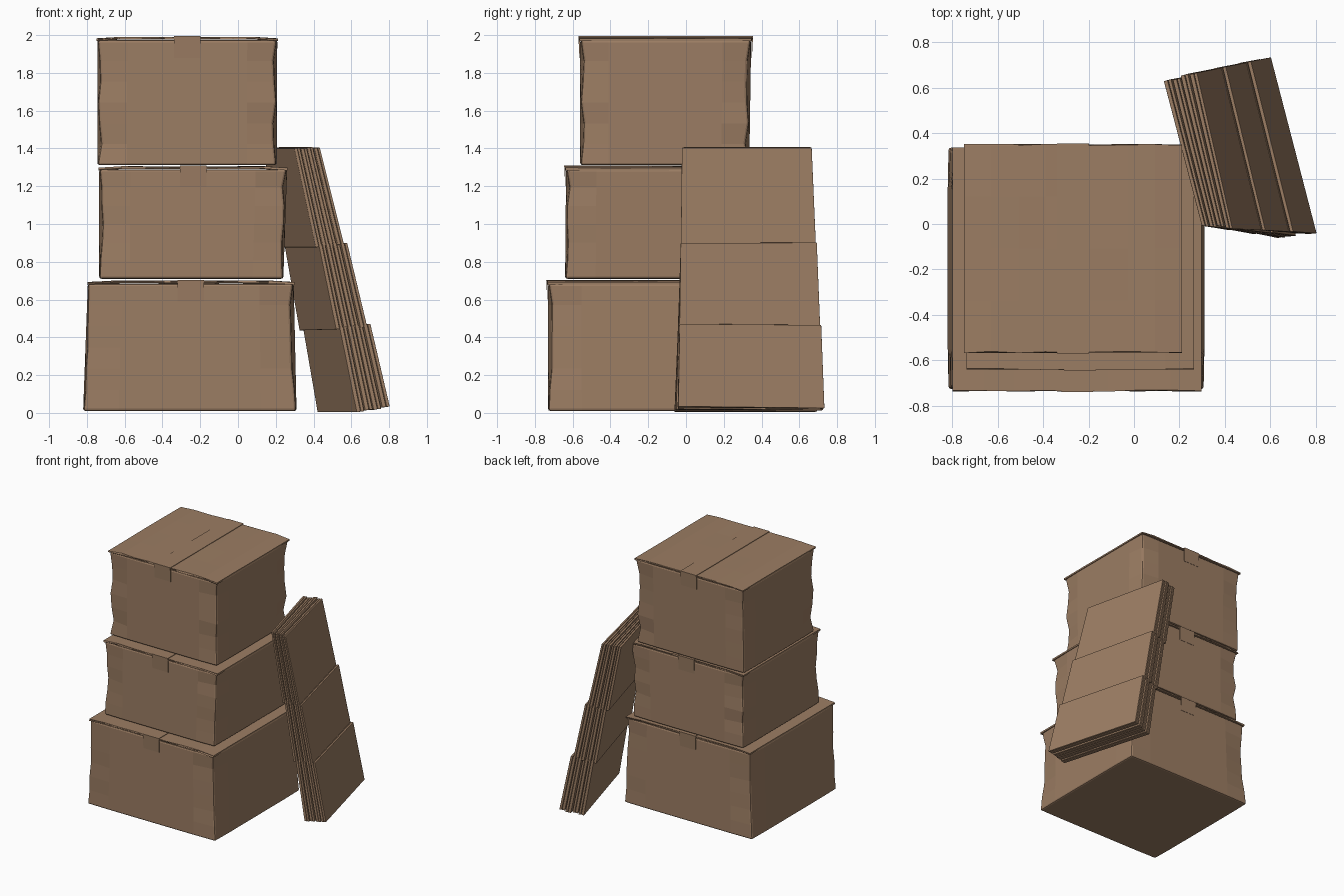
import bpy, bmesh, random
from mathutils import Vector

random.seed(4)
if "Cube" in bpy.data.objects:
    bpy.data.objects.remove(bpy.data.objects["Cube"])

cardboard = bpy.data.materials.new("cardboard brown")
cardboard.use_nodes = True
BROWN = (0.33, 0.205, 0.125, 1)
cardboard.diffuse_color = BROWN
cardboard.node_tree.nodes["Principled BSDF"].inputs["Base Color"].default_value = BROWN


def lerp(a, b, t):
    return a + (b - a) * t


def add_block(bm, shape, cuts=0):
    """Add a cube whose 0..1 coordinates are mapped to space by shape(u, v, w)."""
    part = bmesh.new()
    bmesh.ops.create_cube(part, size=1)
    if cuts:
        bmesh.ops.subdivide_edges(part, edges=part.edges[:], cuts=cuts, use_grid_fill=True)
    for vert in part.verts:
        vert.co = Vector(shape(*(c + 0.5 for c in vert.co)))
    bmesh.ops.recalc_face_normals(part, faces=part.faces[:])
    temp = bpy.data.meshes.new("temp")
    part.to_mesh(temp)
    part.free()
    bm.from_mesh(temp)
    bpy.data.meshes.remove(temp)


def finish(name, bm, bevel=0.0):
    mesh = bpy.data.meshes.new(name)
    bm.to_mesh(mesh)
    bm.free()
    mesh.materials.append(cardboard)
    obj = bpy.data.objects.new(name, mesh)
    bpy.context.collection.objects.link(obj)
    if bevel:
        mod = obj.modifiers.new("worn edges", 'BEVEL')
        mod.width = bevel
        mod.segments = 2
        mod.limit_method = 'ANGLE'
        mod.angle_limit = 0.9
    return obj


def carton(name, low, high, z0, z1):
    """low and high are (x0, x1, y0, y1) at the bottom and the top."""
    def body(u, v, w):
        # upright edges are crushed a little between the stiff corners
        x = lerp(lerp(low[0], low[1], u), lerp(high[0], high[1], u), w)
        y = lerp(lerp(low[2], low[3], v), lerp(high[2], high[3], v), w)
        z = lerp(z0, z1 - 0.016, w)
        if u in (0, 1) and v in (0, 1):
            dent = random.uniform(0.004, 0.022) if 0 < w < 1 else 0.003
            x += dent * (1 - 2 * u)
            y += dent * (1 - 2 * v)
        return x, y, z

    bm = bmesh.new()
    add_block(bm, body, cuts=5)
    finish(name + "_body", bm, 0.012)

    # two closed top flaps meeting at the middle
    x0, x1, y0, y1 = high
    middle = (x0 + x1) / 2
    bm = bmesh.new()
    for a, b in ((x0 - 0.003, middle - 0.002), (middle + 0.002, x1 + 0.003)):
        def flap(u, v, w, a=a, b=b):
            wave = random.uniform(-0.004, 0.004)
            outer = 1 - u if a < middle - 0.1 else u
            return (lerp(a, b, u), lerp(y0 - 0.004, y1 + 0.004, v) + wave * (v in (0, 1)),
                    lerp(z1 - 0.013, z1, w) - 0.008 * (outer == 1) + 0.3 * wave)
        add_block(bm, flap, cuts=3)
    finish(name + "_flaps", bm)

    # packing tape over the seam, folded down the front and the back
    bm = bmesh.new()
    half, thick, drop = 0.07, 0.004, 0.11

    def tape_top(u, v, w):
        return (middle + lerp(-half, half, u), lerp(y0 - 0.01, y1 + 0.01, v),
                lerp(z1, z1 + thick, w))
    add_block(bm, tape_top)
    for edge, out in ((y0, -1), (y1, 1)):
        def tape_end(u, v, w, edge=edge, out=out):
            return (middle + lerp(-half, half, u),
                    edge + out * lerp(0.002, lerp(0.004, 0.01, w), v),
                    lerp(z1 - drop, z1 + thick, w))
        add_block(bm, tape_end)
    finish(name + "_tape", bm)


carton("bottom_box", (-0.82, 0.31, -0.73, 0.34), (-0.795, 0.295, -0.73, 0.33), 0.01, 0.70)
carton("middle_box", (-0.735, 0.24, -0.64, 0.33), (-0.735, 0.26, -0.635, 0.33), 0.71, 1.305)
carton("top_box", (-0.745, 0.205, -0.56, 0.335), (-0.745, 0.208, -0.56, 0.345), 1.312, 1.99)

# Leaning stack of flattened boxes: corners keyed by (far, outer, low)
CORNERS = {
    (0, 0, 0): (0.29, -0.01, 1.40), (1, 0, 0): (0.12, 0.63, 1.40),
    (0, 1, 0): (0.43, -0.03, 1.41), (1, 1, 0): (0.27, 0.67, 1.41),
    (0, 0, 1): (0.64, -0.065, 0.005), (1, 0, 1): (0.43, 0.69, 0.005),
    (0, 1, 1): (0.825, -0.05, 0.03), (1, 1, 1): (0.62, 0.745, 0.02),
}


def stack_point(far, outer, low):
    total = Vector()
    for (a, b, c), co in CORNERS.items():
        weight = ((far if a else 1 - far) * (outer if b else 1 - outer)
                  * (low if c else 1 - low))
        total += Vector(co) * weight
    return total


SHEETS = 4
PANELS = ((0, 0.375), (0.368, 0.688), (0.68, 1))
for i in range(SHEETS):
    bm = bmesh.new()
    near, far = random.uniform(0, 0.02), 1 - random.uniform(0, 0.015)
    lift = random.uniform(0, 0.008)
    for ply in (0, 1):
        # two plies to a sheet, each creased into three overlapping panels
        t0 = (i + 0.5 * ply + 0.02) / SHEETS
        t1 = t0 + (0.45 if ply == 0 else 0.36) / SHEETS
        for k, (h0, h1) in enumerate(PANELS):
            top_end = h0 + lift * (k == 0)
            low_end = h1 - lift * (k == 2)
            skew = random.uniform(-0.006, 0.006) * (k < 2)

            def panel(u, v, w):
                h = lerp(top_end, low_end, w) + skew * (u - 0.5) * (0 < lerp(h0, h1, w) < 1)
                t = lerp(t0, t1, v) + lerp(0.06, -0.06, w)
                return stack_point(lerp(near, far, u), t, h)
            add_block(bm, panel)
    finish("flattened_box_" + str(i + 1), bm, 0.003)
